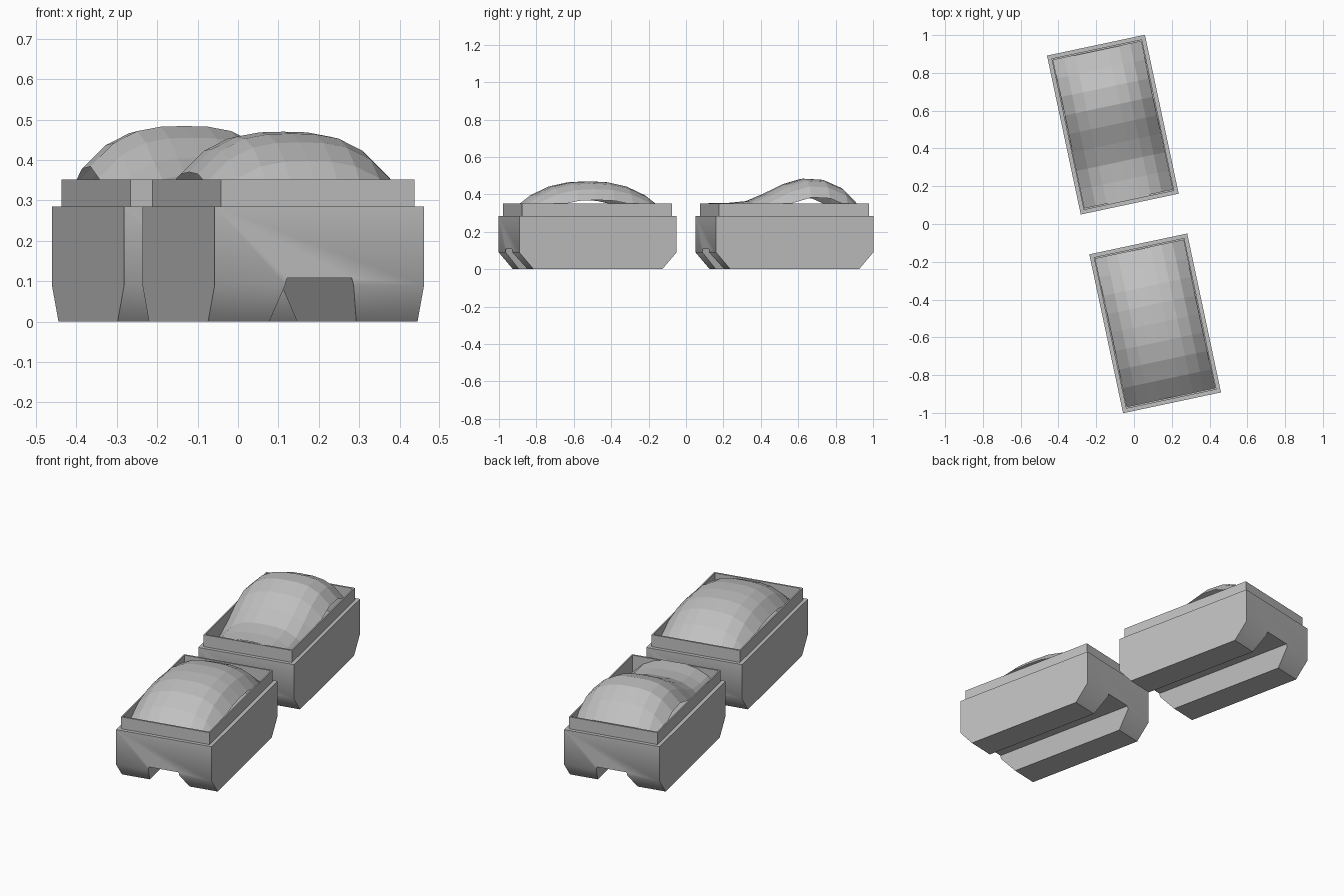
import bpy, bmesh, math
from mathutils import Matrix

default = bpy.data.objects.get("Cube")
if default:
    bpy.data.objects.remove(default, do_unlink=True)

grey = bpy.data.materials.new("plain grey")
grey.use_nodes = True
tone = (0.53, 0.53, 0.53, 1)
grey.diffuse_color = tone
grey.node_tree.nodes["Principled BSDF"].inputs["Base Color"].default_value = tone

TILT = math.radians(12)
INNER_X, INNER_Y = 0.238, 0.40


def finish(name, bm, place):
    bmesh.ops.recalc_face_normals(bm, faces=bm.faces)
    mesh = bpy.data.meshes.new(name)
    bm.to_mesh(mesh)
    bm.free()
    mesh.materials.append(grey)
    obj = bpy.data.objects.new(name, mesh)
    bpy.context.collection.objects.link(obj)
    obj.location = place
    obj.rotation_euler.z = TILT
    return obj


def prism(name, profile, half, along_x, place):
    """Extrude a profile (side, height) along the local x or y axis."""
    bm = bmesh.new()
    verts = [bm.verts.new((-half, a, z) if along_x else (a, -half, z)) for a, z in profile]
    face = bm.faces.new(verts)
    grown = bmesh.ops.extrude_face_region(bm, geom=[face])["geom"]
    moved = [v for v in grown if isinstance(v, bmesh.types.BMVert)]
    step = (2 * half, 0, 0) if along_x else (0, 2 * half, 0)
    bmesh.ops.translate(bm, verts=moved, vec=step)
    return finish(name, bm, place)


def box(name, hx, hy, low, high, place):
    return prism(name, [(-hy, low), (hy, low), (hy, high), (-hy, high)], hx, True, place)


def activate(obj):
    bpy.ops.object.select_all(action="DESELECT")
    obj.select_set(True)
    bpy.context.view_layer.objects.active = obj


def cut(obj, cutter):
    bpy.context.view_layer.update()
    activate(obj)
    mod = obj.modifiers.new("cut", "BOOLEAN")
    mod.operation = "DIFFERENCE"
    mod.solver = "EXACT"
    mod.object = cutter
    bpy.ops.object.modifier_apply(modifier=mod.name)


def even_heap(u, v):
    return 0.47 - 0.10 * abs(u) ** 3 - 0.15 * abs(v) ** 2.5


def leaning_heap(u, v):
    # Peak sits behind the middle, with a low shelf in front
    if v < 0.3:
        s = min(1, 1.35 * (0.3 - v) / 1.3)
        drop = 0.13 * s * s * (3 - 2 * s)
    else:
        drop = 0.15 * ((v - 0.3) / 0.7) ** 2.5
    return 0.485 - 0.10 * abs(u) ** 3 - drop


def heap(name, height, place):
    bm = bmesh.new()
    bmesh.ops.create_grid(bm, x_segments=8, y_segments=8, size=1)
    for v in bm.verts:
        u, w = v.co.x, v.co.y
        v.co = (u * INNER_X, w * INNER_Y, height(u, w))
    obj = finish(name, bm, place)
    # Make sure the open sheet faces up
    if obj.data.polygons[0].normal.z < 0:
        obj.data.flip_normals()
    return obj


def cart(label, place, height):
    # Body with ends that slope in at the bottom
    body = prism(label + "_cart_body",
                 [(-0.43, 0.285), (-0.43, 0.09), (-0.352, 0),
                  (0.352, 0), (0.43, 0.09), (0.43, 0.285)], 0.265, True, place)
    # Thin raised rim
    rim = box(label + "_cart_rim", 0.245, 0.41, 0.285, 0.352, place)

    # Lengthwise channel underneath and the hollow for the load
    channel = prism("channel_cutter", [(-0.123, -0.05), (0.123, -0.05),
                                       (0.082, 0.108), (-0.082, 0.108)], 0.6, False, place)
    hollow = box("hollow_cutter", INNER_X, INNER_Y, 0.2, 0.5, place)
    cut(body, channel)
    cut(body, hollow)
    cut(rim, hollow)
    for cutter in (channel, hollow):
        bpy.data.objects.remove(cutter, do_unlink=True)

    activate(body)
    bpy.ops.object.shade_smooth_by_angle(angle=math.radians(45))

    # Mounded load
    heap(label + "_cart_load", height, place)


cart("front", (0.112, -0.526, 0), even_heap)
cart("back", (-0.112, 0.526, 0), leaning_heap)
